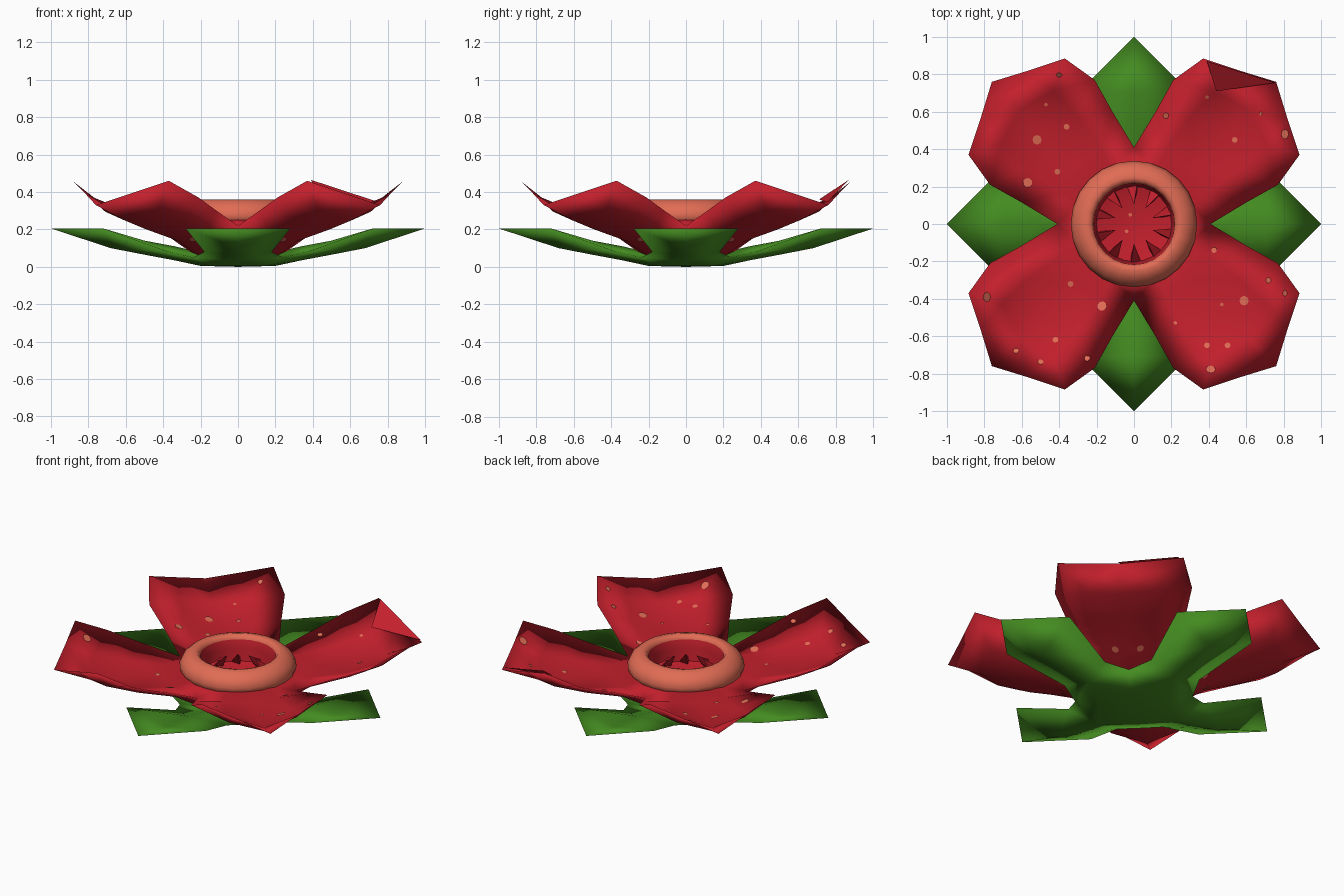
import bpy, bmesh
from math import sin, cos, pi, tau
from mathutils import Vector, Matrix
from mathutils.bvhtree import BVHTree

cube = bpy.data.objects.get("Cube")
if cube:
    bpy.data.objects.remove(cube)


def material(name, rgb):
    m = bpy.data.materials.new(name)
    m.use_nodes = True
    m.diffuse_color = (*rgb, 1)
    m.node_tree.nodes["Principled BSDF"].inputs["Base Color"].default_value = (*rgb, 1)
    return m


RED = material("petal red", (0.54, 0.014, 0.025))
ORANGE = material("coral orange", (0.75, 0.15, 0.09))
GREEN = material("leaf green", (0.058, 0.26, 0.015))


def finish(bm, name, mats, angle=None):
    mesh = bpy.data.meshes.new(name)
    bm.to_mesh(mesh)
    bm.free()
    obj = bpy.data.objects.new(name, mesh)
    bpy.context.collection.objects.link(obj)
    for m in mats:
        mesh.materials.append(m)
    if angle:
        bpy.ops.object.select_all(action="DESELECT")
        obj.select_set(True)
        bpy.context.view_layer.objects.active = obj
        bpy.ops.object.shade_smooth_by_angle(angle=angle)


def four_blades(rows, mirror):
    """Mirror each half row across its blade, then repeat the blade four times."""
    bm = bmesh.new()
    for k in range(4):
        turn = Matrix.Rotation(k * pi / 2, 3, "Z")
        grid = []
        for half in rows:
            full = half + [mirror(p) for p in reversed(half[:-1])]
            grid.append([bm.verts.new(turn @ Vector(p)) for p in full])
        for a, b in zip(grid, grid[1:]):
            for i in range(len(a) - 1):
                p, q, r, s = a[i], b[i], b[i + 1], a[i + 1]
                # split along the shorter diagonal so both skins fold alike
                if (p.co - r.co).length < (q.co - s.co).length:
                    tris = (p, q, r), (p, r, s)
                else:
                    tris = (p, q, s), (q, r, s)
                for t in tris:
                    bm.faces.new(t)
    bmesh.ops.remove_doubles(bm, verts=bm.verts, dist=0.001)
    bmesh.ops.recalc_face_normals(bm, faces=bm.faces)
    return bm


# Four sepals as one thin shell: underside from the base out, then the top back in
# Each row holds an edge point and a midrib point
e1, e2, e3 = (0.24, 0.24, 0.05), (0.37, 0.18, 0.08), (0.72, 0.28, 0.205)
tip = (1, 0, 0.205)
sepal_rows = [
    [(0, 0, 0), (0, 0, 0)],
    [(0.14, 0.14, 0.005), (0.2, 0, 0.005)],
    [e1, (0.34, 0, 0.035)],
    [e2, (0.5, 0, 0.065)],
    [e3, (0.68, 0, 0.1)],
    [tip, tip],
    [e3, (0.7, 0, 0.15)],
    [e2, (0.5, 0, 0.14)],
    [e1, (0.34, 0, 0.11)],
    [(0, 0, 0.03), (0, 0, 0.03)],
]
finish(four_blades(sepal_rows, lambda p: (p[0], -p[1], p[2])), "sepals", [GREEN], pi)

# Four broad petals as one thin shell, closing over the throat floor
# Each row holds an edge point, a quarter point and a centre line point
notch, side, shoulder = (0.41, 0, 0.22), (0.6, 0.115, 0.3), (0.77, 0.21, 0.37)


def circle_row(r, z):
    return [(r * cos(a), r * sin(a), z) for a in (0, pi / 8, pi / 4)]


petal_rows = [
    circle_row(0, 0.045),
    circle_row(0.22, 0.055),
    [notch, (0.39, 0.17, 0.175), (0.31, 0.31, 0.135)],
    [side, (0.57, 0.3, 0.235), (0.49, 0.49, 0.2)],
    [shoulder, (0.71, 0.43, 0.295), (0.61, 0.61, 0.25)],
    [(0.885, 0.37, 0.46), (0.82, 0.565, 0.395), (0.76, 0.76, 0.33)],
    [shoulder, (0.71, 0.43, 0.31), (0.61, 0.61, 0.27)],
    [side, (0.57, 0.3, 0.265), (0.49, 0.49, 0.24)],
    [notch, (0.39, 0.17, 0.235), (0.31, 0.31, 0.24)],
    circle_row(0.31, 0.26),
    circle_row(0.2, 0.205),
    circle_row(0, 0.19),
]
bm = four_blades(petal_rows, lambda p: (p[1], p[0], p[2]))
surface = BVHTree.FromBMesh(bm)
finish(bm, "petals", [RED], pi)

# Small folded flap on one petal tip
bm = bmesh.new()
bm.faces.new([bm.verts.new(p) for p in
              [(0.39, 0.87, 0.465), (0.755, 0.755, 0.345), (0.44, 0.71, 0.36)]][::-1])
finish(bm, "petal_fold", [RED])

# Swollen ring around the throat: coral outside, red inside
profile = [(0.3, 0.22), (0.33, 0.25), (0.338, 0.28), (0.32, 0.32), (0.285, 0.35),
           (0.25, 0.36), (0.23, 0.355), (0.218, 0.335), (0.212, 0.28), (0.2, 0.2)]
SIDES = 24
bm = bmesh.new()
rings = [[bm.verts.new((r * cos(tau * i / SIDES), r * sin(tau * i / SIDES), z))
          for i in range(SIDES)] for r, z in profile]
for a, b in zip(rings, rings[1:]):
    for i in range(SIDES):
        j = (i + 1) % SIDES
        f = bm.faces.new((a[i], a[j], b[j], b[i]))
        c = f.calc_center_median()
        f.material_index = int(c.xy.length < 0.222 and c.z < 0.34)
finish(bm, "throat_ring", [ORANGE, RED], 1.0)

# Ring of pointed spikes leaning in from the throat wall
bm = bmesh.new()
for i in range(10):
    place = (Matrix.Rotation(tau * (i + 0.5) / 10, 4, "Z") @ Matrix.Translation((0.15, 0, 0.25))
             @ Matrix.Rotation(-0.8, 4, "Y"))
    bmesh.ops.create_cone(bm, cap_ends=False, segments=3, radius1=0.035, radius2=0,
                          depth=0.13, matrix=place)
finish(bm, "throat_spikes", [RED])

# Coral speckles laid on the petals, with a few under the base of each petal
large = [(-.52, .45), (-.57, .22), (.81, .48), (-.79, -.39), (-.17, -.44), (.59, -.41), (.41, -.78)]
small = [(-.4, .8), (-.36, .52), (-.41, .28), (.54, .45), (.17, .58), (-.34, -.32), (-.42, -.62),
         (-.63, -.68), (-.25, -.72), (-.5, -.74), (.43, -.14), (.39, -.65), (.72, -.3), (.5, -.65),
         (.81, -.37)]
tiny = [(-.47, .64), (.68, .59), (.39, .68), (.22, -.53), (.47, -.43), (-.02, .05), (-.04, -.04)]
under = [(x * a, y * b) for x, y in ((.34, .24), (.24, .34)) for a in (-1, 1) for b in (-1, 1)]
bm = bmesh.new()
for spots, radius, start in ((large, 0.026, 2), (small, 0.016, 2), (tiny, 0.01, 2), (under, 0.022, -2)):
    for x, y in spots:
        hit, normal, _, _ = surface.ray_cast(Vector((x, y, start)), Vector((0, 0, -start)))
        if hit is None:
            continue
        place = Matrix.Translation(hit + normal * 0.005) @ normal.to_track_quat("Z", "Y").to_matrix().to_4x4()
        bmesh.ops.create_circle(bm, cap_ends=True, segments=8, radius=radius, matrix=place)
finish(bm, "petal_speckles", [ORANGE])
